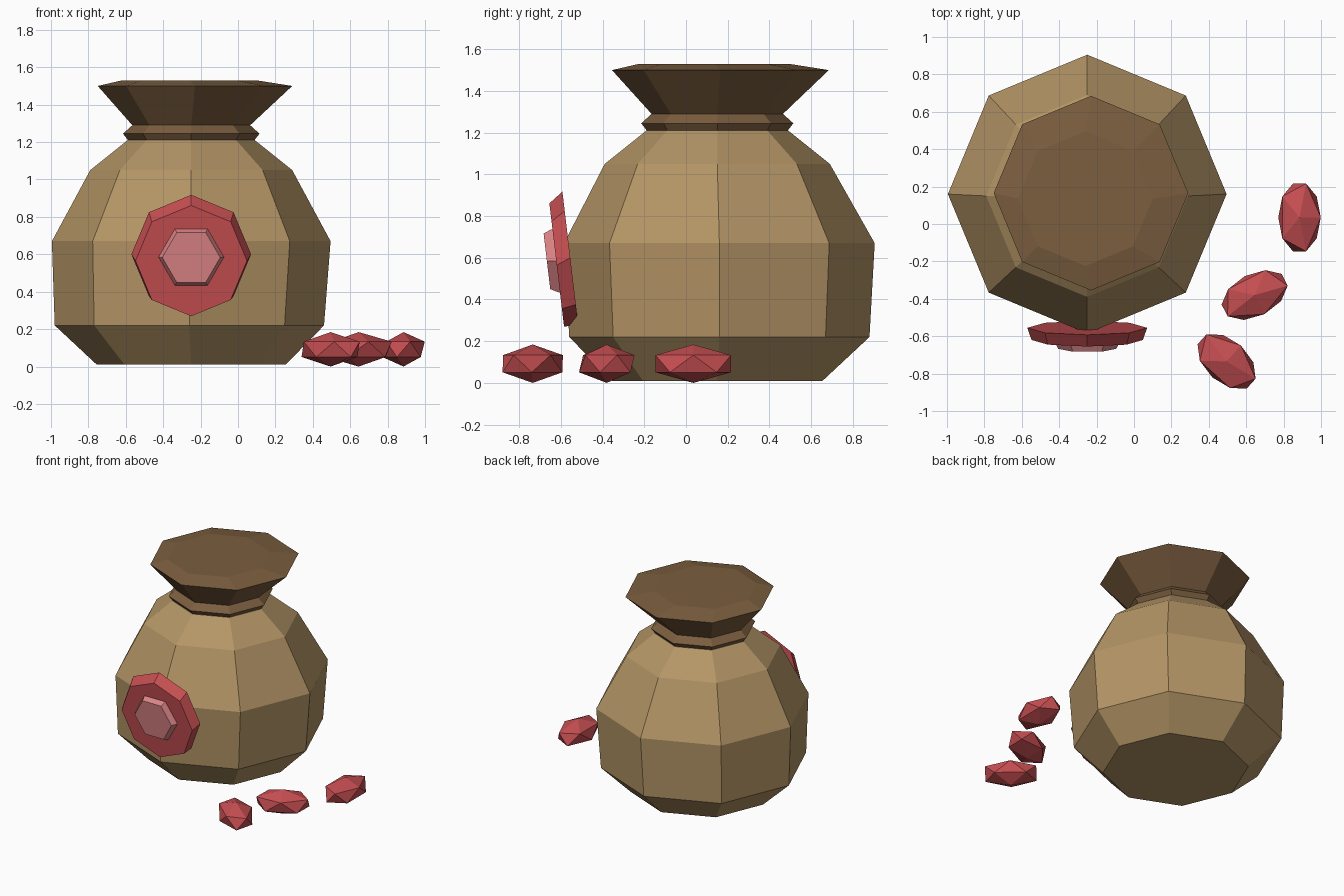
import bpy, bmesh
from math import cos, sin, tau, radians
from mathutils import Vector

cube = bpy.data.objects.get("Cube")
if cube:
    bpy.data.objects.remove(cube, do_unlink=True)


def material(name, rgb):
    """Flat colour from 0-255 sRGB values."""
    lin = [((c / 255 + 0.055) / 1.055) ** 2.4 for c in rgb] + [1.0]
    m = bpy.data.materials.new(name)
    m.use_nodes = True
    m.diffuse_color = lin
    bsdf = next(n for n in m.node_tree.nodes if n.type == 'BSDF_PRINCIPLED')
    bsdf.inputs["Base Color"].default_value = lin
    return m


TAN = material("tan cloth", (180, 149, 102))
BROWN = material("brown cloth", (123, 94, 63))
RED = material("red gem", (197, 78, 81))
PINK = material("pink gem", (220, 132, 134))


def finish(bm, name, mat):
    bmesh.ops.recalc_face_normals(bm, faces=bm.faces)
    mesh = bpy.data.meshes.new(name)
    bm.to_mesh(mesh)
    bm.free()
    mesh.materials.append(mat)
    obj = bpy.data.objects.new(name, mesh)
    bpy.context.collection.objects.link(obj)
    return obj


def loft(name, mat, sides, rings, u, v):
    """Capped solid through polygon rings given as (centre, radius)."""
    bm = bmesh.new()
    loops = []
    for centre, r in rings:
        loops.append([bm.verts.new(Vector(centre) + r * (cos(tau * i / sides) * u + sin(tau * i / sides) * v))
                      for i in range(sides)])
    for a, b in zip(loops, loops[1:]):
        for i in range(sides):
            j = (i + 1) % sides
            bm.faces.new((a[i], a[j], b[j], b[i]))
    bm.faces.new(loops[0])
    bm.faces.new(loops[-1])
    return finish(bm, name, mat)


X, Y = Vector((1, 0, 0)), Vector((0, 1, 0))

# Sack body
loft("sack_body", TAN, 8, [
    ((-0.25, 0.15, 0.01), 0.505),
    ((-0.26, 0.16, 0.22), 0.72),
    ((-0.25, 0.16, 0.67), 0.745),
    ((-0.25, 0.15, 1.05), 0.54),
    ((-0.25, 0.15, 1.21), 0.34),
], X, Y)

# Tied neck, flared rim and closed top
loft("neck_and_rim", BROWN, 8, [
    ((-0.25, 0.15, 1.20), 0.33),
    ((-0.25, 0.15, 1.245), 0.365),
    ((-0.25, 0.15, 1.29), 0.315),
    ((-0.23, 0.165, 1.50), 0.52),
    ((-0.26, 0.135, 1.53), 0.36),
], X, Y)

# Badge leaning forward on the front, with a hexagonal stone
lean = Vector((0, -0.118, 0.993))
loft("badge_plate", RED, 8, [
    ((-0.25, -0.555, 0.60), 0.32),
    ((-0.25, -0.62, 0.565), 0.298),
], X, lean)
loft("badge_stone", PINK, 6, [
    ((-0.25, -0.60, 0.585), 0.175),
    ((-0.25, -0.63, 0.585), 0.175),
    ((-0.25, -0.667, 0.583), 0.155),
], X, lean)

# Loose gems on the ground: position, width, length, turn
gems = [
    ((0.885, 0.035), 0.127, 0.213, 0),
    ((0.645, -0.38), 0.128, 0.212, -63),
    ((0.495, -0.735), 0.128, 0.208, 48),
]
for n, ((x, y), wide, long, turn) in enumerate(gems, 1):
    bm = bmesh.new()
    bmesh.ops.create_icosphere(bm, subdivisions=1, radius=1)
    gem = finish(bm, f"loose_gem_{n}", RED)
    gem.location = (x, y, 0.092)
    gem.scale = (wide, long, 0.092)
    gem.rotation_euler.z = radians(turn)
